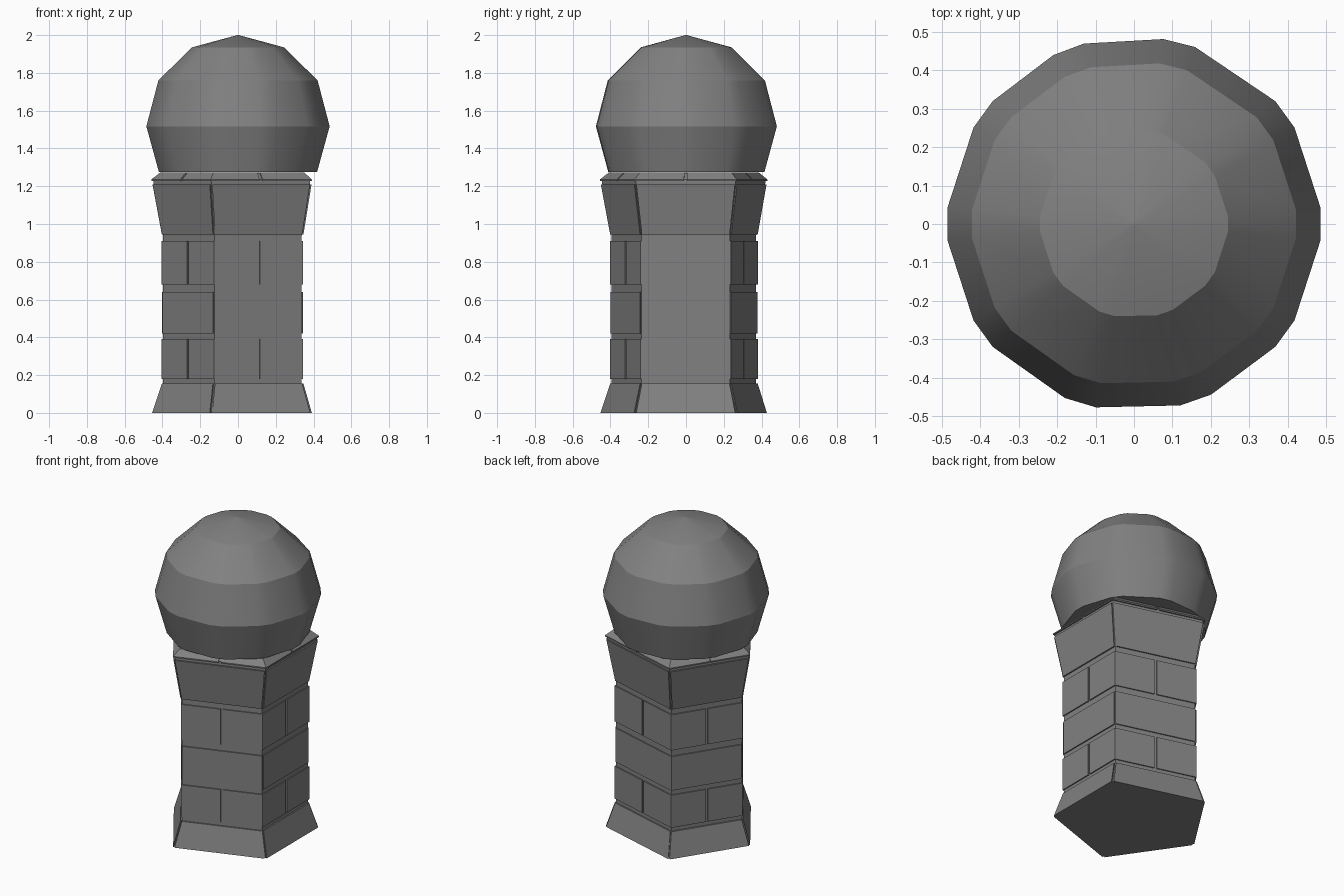
import bpy, bmesh
from math import cos, sin, radians
from mathutils import Vector

if "Cube" in bpy.data.objects:
    bpy.data.objects.remove(bpy.data.objects["Cube"])

# Slightly uneven pentagon plan of the shaft (at nominal radius 0.413)
PLAN = [(.345, .237), (-.16, .38), (-.405, .0), (-.128, -.402), (.345, -.24)]

STONE = bpy.data.materials.new("dark_stone")
STONE.diffuse_color = (0.22, 0.22, 0.22, 1)
STONE.use_nodes = True
STONE.node_tree.nodes["Principled BSDF"].inputs["Base Color"].default_value = STONE.diffuse_color


def finish(bm, name):
    bmesh.ops.recalc_face_normals(bm, faces=bm.faces)
    mesh = bpy.data.meshes.new(name)
    bm.to_mesh(mesh)
    bm.free()
    mesh.materials.append(STONE)
    ob = bpy.data.objects.new(name, mesh)
    bpy.context.collection.objects.link(ob)
    return ob


def corner(k, r, z):
    x, y = PLAN[k % 5]
    return Vector((x * r / .413, y * r / .413, z))


def loft(bm, rings):
    """Skin closed rings and cap both ends."""
    vs = [[bm.verts.new(p) for p in ring] for ring in rings]
    n = len(vs[0])
    for a, b in zip(vs, vs[1:]):
        for i in range(n):
            j = (i + 1) % n
            bm.faces.new((a[i], a[j], b[j], b[i]))
    bm.faces.new(vs[0][::-1])
    bm.faces.new(vs[-1])


# Mortar core: pentagonal column with flared ends
bm = bmesh.new()
profile = [(.458, 0), (.404, .155), (.404, .94), (.456, 1.215), (.456, 1.235), (.41, 1.27)]
loft(bm, [[corner(k, r, z) for k in range(5)] for r, z in profile])
finish(bm, "mortar_core")


def course(name, layers, wraps):
    """Five bricks, either one per face or wrapped round each corner."""
    bm = bmesh.new()
    gap = 0.015
    for k in range(5):
        def path(r, z):
            p, q, s = (corner(k + d, r, z) for d in (-1, 0, 1))
            if wraps:
                return [q.lerp(p, .5 - gap), q, q.lerp(s, .5 - gap)]
            return [q.lerp(s, gap), s.lerp(q, gap)]
        loft(bm, [path(r, z) + path(r - .06, z)[::-1] for r, z in layers])
    finish(bm, name)


course("base_course", [(.468, 0), (.415, .155)], False)
course("lower_course", [(.413, .18), (.413, .39)], True)
course("middle_course", [(.413, .42), (.413, .64)], False)
course("upper_course", [(.413, .68), (.413, .91)], True)
course("flared_course", [(.415, .945), (.466, 1.21)], False)
course("cap_course", [(.468, 1.228), (.468, 1.236), (.42, 1.272)], True)

# Faceted ball: ten-sided with chamfered corners and a flat underside
bm = bmesh.new()
centres = [0, 36, 76, 110.5, 144, 180, 216, 253.3, 289.3, 324]
angles = [radians(c + d) for c in centres for d in (-5, 5)]
ball = [(.42, 1.274), (.487, 1.517), (.423, 1.76), (.245, 1.935), (.004, 2.0)]
loft(bm, [[Vector((r * cos(a), r * sin(a), z)) for a in angles] for r, z in ball])
ob = finish(bm, "ball_finial")
bpy.context.view_layer.objects.active = ob
ob.select_set(True)
bpy.ops.object.shade_smooth_by_angle(angle=radians(27))
